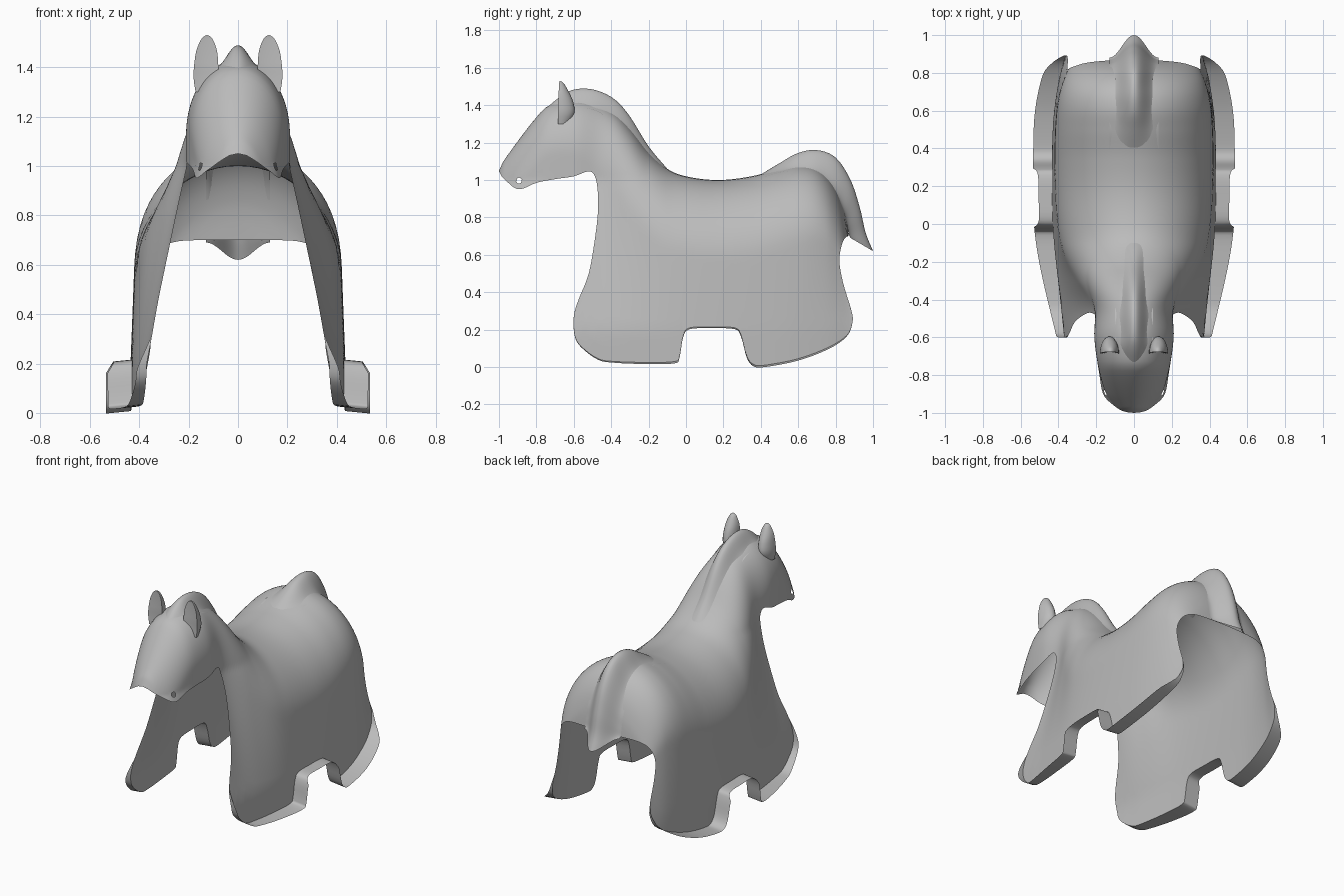
import bpy, bmesh, math
from mathutils import Vector

cube = bpy.data.objects.get("Cube")
if cube:
    bpy.data.objects.remove(cube)

grey = bpy.data.materials.new("plain grey")
grey.use_nodes = True
grey.diffuse_color = (0.5, 0.5, 0.5, 1)
grey.node_tree.nodes["Principled BSDF"].inputs["Base Color"].default_value = grey.diffuse_color


def curve(table, y):
    """Smooth value at y through sorted (y, value) pairs."""
    if y <= table[0][0]:
        return table[0][1]
    if y >= table[-1][0]:
        return table[-1][1]
    last = len(table) - 1
    i = max(k for k in range(last) if table[k][0] <= y)

    def slope(k):
        a, b = table[max(k - 1, 0)], table[min(k + 1, last)]
        return (b[1] - a[1]) / (b[0] - a[0])
    (y0, v0), (y1, v1) = table[i], table[i + 1]
    h = y1 - y0
    t = (y - y0) / h
    ease = t * t * (3 - 2 * t)
    return (v0 + (v1 - v0) * ease + h * slope(i) * t * (1 - t) ** 2
            - h * slope(i + 1) * t * t * (1 - t))


def spline(points, steps):
    """Catmull-Rom resampling of a list of tuples."""
    pts = [Vector(p) for p in points]
    pts = [2 * pts[0] - pts[1]] + pts + [2 * pts[-1] - pts[-2]]
    out = []
    for a, b, c, d in zip(pts, pts[1:], pts[2:], pts[3:]):
        for k in range(steps):
            t = k / steps
            out.append(b + (c - a) * t / 2 + (2 * a - 5 * b + 4 * c - d) * t * t / 2
                       + (3 * b - a - 3 * c + d) * t ** 3 / 2)
    return out + [pts[-2]]


def finish(bm, name, angle=45):
    bmesh.ops.remove_doubles(bm, verts=bm.verts, dist=0.0005)
    bmesh.ops.recalc_face_normals(bm, faces=bm.faces)
    mesh = bpy.data.meshes.new(name)
    bm.to_mesh(mesh)
    bm.free()
    mesh.materials.append(grey)
    obj = bpy.data.objects.new(name, mesh)
    bpy.context.collection.objects.link(obj)
    bpy.ops.object.select_all(action='DESELECT')
    obj.select_set(True)
    bpy.context.view_layer.objects.active = obj
    bpy.ops.object.shade_smooth_by_angle(angle=math.radians(angle))
    return obj


def grid(bm, rows):
    """Skin a list of equally long point rows with quads."""
    verts = [[bm.verts.new(p) for p in row] for row in rows]
    for r, s in zip(verts, verts[1:]):
        for k in range(len(r) - 1):
            bm.faces.new((r[k], r[k + 1], s[k + 1], s[k]))


# Back line, roundness and half widths along the length
TOP = [(-1, 1.05), (-.97, 1.11), (-.77, 1.37), (-.7, 1.41), (-.58, 1.43), (-.48, 1.41),
       (-.38, 1.36), (-.3, 1.28), (-.2, 1.15), (-.1, 1.06), (0, 1.02), (.17, 1), (.35, 1.02),
       (.5, 1.06), (.62, 1.08), (.72, 1.05), (.8, .96), (.85, .83), (.87, .7)]
ROUND = [(-1, .25), (-.6, .3), (-.3, .45), (0, .42), (.6, .42), (.87, .3)]
UPPER = [(-1, .1), (-.9, .15), (-.75, .19), (-.6, .21), (-.45, .21), (-.3, .27), (-.1, .36),
         (.2, .4), (.6, .4), (.75, .36), (.87, .27)]
LOWER = [(-.6, .37), (-.45, .385), (0, .43), (.5, .43), (.75, .4), (.9, .36)]
FLANGE = [(-.6, .04), (-.3, .08), (0, .1), (.3, .1), (.8, .09), (.89, .03)]

# Each section: y on the back line, then y and z on the lower rim
SECTIONS = [
    (-1, -1, 1.05), (-.985, -.985, 1.02), (-.96, -.95, .985), (-.92, -.91, .955),
    (-.87, -.87, .955), (-.8, -.8, .985), (-.7, -.7, 1.005), (-.6, -.6, 1.02),
    (-.48, -.53, 1.045), (-.36, -.495, 1.035), (-.27, -.475, .97), (-.23, -.47, .85),
    (-.2, -.485, .7), (-.18, -.52, .5), (-.16, -.575, .36), (-.14, -.6, .27),
    (-.12, -.595, .17), (-.1, -.56, .11), (-.07, -.47, .045), (-.04, -.38, .03),
    (0, -.2, .025), (.04, -.06, .03), (.06, -.035, .06), (.09, -.015, .17),
    (.11, .02, .21), (.16, .13, .215), (.21, .26, .21), (.24, .295, .17),
    (.27, .325, .06), (.3, .36, .015), (.34, .42, .01), (.42, .6, .045),
    (.48, .76, .105), (.53, .86, .17), (.57, .89, .24), (.61, .885, .3),
    (.66, .84, .45), (.72, .82, .57), (.78, .835, .66), (.83, .855, .695), (.87, .87, .7)]


def half_width(y, z):
    q = max(0, min(1, (curve(TOP, y) - z) / curve(ROUND, y)))
    low = max(0, min(1, (1 - z) / .8))
    wide = curve(UPPER, y) * (1 - low) + curve(LOWER, y) * low
    return wide * math.sqrt(1 - (1 - q) ** 2)


# Hollow body shell with head, legs and outward foot flange
STEPS = 28
rows = []
for yt, yr, zr in spline(SECTIONS, 4):
    zt = curve(TOP, yt)
    half = []
    for k in range(STEPS + 1):
        t = (k / STEPS) ** 1.7
        y, z = yt + (yr - yt) * t, zt + (zr - zt) * t
        half.append(Vector((half_width(y, z) if k else 0, y, z)))
    reach = curve(FLANGE, yr) * max(0, min(1, (.32 - zr) / .15))
    rim = half[-1]
    for part in (.15, .5, 1):
        half.append(rim + Vector((reach * part, 0, -.1 * reach * part)))
    rows.append([Vector((-p.x, p.y, p.z)) for p in half[:0:-1]] + half)
bm = bmesh.new()
grid(bm, rows)
bmesh.ops.remove_doubles(bm, verts=bm.verts, dist=0.0005)

# Round bit hole on each side of the mouth
for side in (-1, 1):
    spot = Vector((side * .14, -.885, .985))
    hub = min((v for v in bm.verts if not v.is_boundary), key=lambda v: (v.co - spot).length)
    ring = {v for f in hub.link_faces for v in f.verts if v != hub}
    for v in ring:
        if not v.is_boundary:
            away = Vector((0, v.co.y - hub.co.y, v.co.z - hub.co.z)).normalized()
            v.co.y, v.co.z = hub.co.y + away.y * .016, hub.co.z + away.z * .016
    bmesh.ops.delete(bm, geom=[hub], context='VERTS')
finish(bm, "body_shell")


def ridge(name, outer, inner, width):
    """Bell-shaped raised strip between a crest line and a base line."""
    rows = []
    for o, i in zip(spline(outer, 5), spline(inner, 5)):
        row = []
        for k in range(-12, 13):
            s = k / 12
            p = o.lerp(i, (1 - math.cos(math.pi * s)) / 2)
            row.append((s * width, p.x, p.y))
        rows.append(row)
    bm = bmesh.new()
    grid(bm, rows)
    finish(bm, name)


ridge("mane",
      [(-.77, 1.365), (-.66, 1.455), (-.58, 1.487), (-.48, 1.48), (-.38, 1.43), (-.3, 1.34),
       (-.2, 1.18), (-.1, 1.06)],
      [(-.74, 1.34), (-.65, 1.39), (-.57, 1.39), (-.48, 1.37), (-.4, 1.32), (-.32, 1.25),
       (-.22, 1.13), (-.1, 1.03)], .1)
ridge("tail",
      [(.4, 1.03), (.5, 1.09), (.6, 1.145), (.7, 1.16), (.8, 1.12), (.88, 1), (.93, .85),
       (.96, .72), (1, .62)],
      [(.4, 1.01), (.5, 1.04), (.6, 1.05), (.7, 1.03), (.79, .94), (.84, .84), (.86, .76),
       (.87, .71), (.88, .69)], .13)

# Ears: flat in front, rounded behind; height, half width, depth
EAR = [(1.3, .04, .06), (1.36, .05, .09), (1.42, .048, .08), (1.47, .041, .055),
       (1.51, .025, .03), (1.525, .012, .015), (1.53, 0, 0)]
for side, name in ((1, "left_ear"), (-1, "right_ear")):
    rows = []
    for z, w, d in spline(EAR, 3):
        middle = side * (.132 - .03 * (z - 1.3))
        front = -.685 + .06 * max(0, z - 1.4)
        arc = [math.pi * k / 12 for k in range(13)]
        row = [(middle + w * math.cos(a), front + d * math.sin(a), z) for a in arc]
        rows.append(row + [(middle, front + d * .1, z), row[0]])
    bm = bmesh.new()
    grid(bm, rows)
    finish(bm, name, 50)
